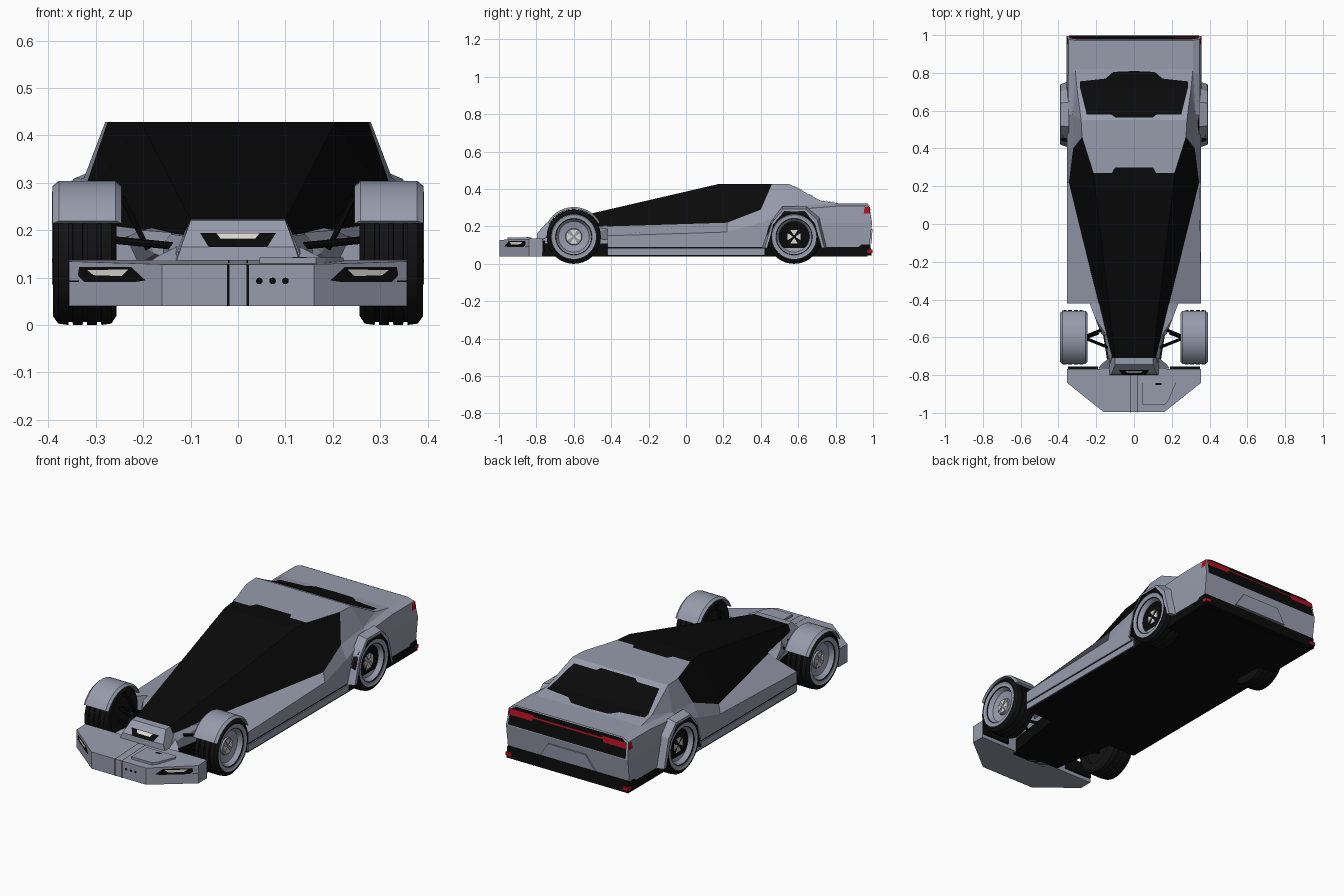
import bpy, bmesh, math
from mathutils import Vector

if "Cube" in bpy.data.objects:
    bpy.data.objects.remove(bpy.data.objects["Cube"])


def material(name, rgb):
    m = bpy.data.materials.new(name)
    m.diffuse_color = (*rgb, 1)
    m.use_nodes = True
    m.node_tree.nodes["Principled BSDF"].inputs["Base Color"].default_value = m.diffuse_color
    return m


GRAY = material("body gray", (0.31, 0.33, 0.41))
BLACK = material("gloss black", (0.003, 0.003, 0.003))
TYRE = material("tyre black", (0.006, 0.006, 0.007))
LIGHT = material("lamp white", (0.72, 0.70, 0.64))
RED = material("lamp red", (0.45, 0.005, 0.015))
MATS = [GRAY, BLACK, TYRE, LIGHT, RED]


def finish(name, bm, smooth=False):
    me = bpy.data.meshes.new(name)
    bm.to_mesh(me)
    bm.free()
    for m in MATS:
        me.materials.append(m)
    ob = bpy.data.objects.new(name, me)
    bpy.context.collection.objects.link(ob)
    if smooth:
        bpy.ops.object.select_all(action='DESELECT')
        ob.select_set(True)
        bpy.context.view_layer.objects.active = ob
        bpy.ops.object.shade_smooth_by_angle(angle=math.radians(30))
    return ob


def flip(p):
    return (-p[0], p[1], p[2])


def hull(name, pts, mat, mode="sym"):
    """Convex solid: 'sym' spans the centre line, 'pair' makes two, 'one' makes one."""
    sets = {"sym": [pts + [flip(p) for p in pts]], "pair": [pts, [flip(p) for p in pts]], "one": [pts]}
    bm = bmesh.new()
    for group in sets[mode]:
        vs = [bm.verts.new(p) for p in group]
        bmesh.ops.convex_hull(bm, input=vs)
    for v in [v for v in bm.verts if not v.link_faces]:
        bm.verts.remove(v)
    bmesh.ops.dissolve_limit(bm, angle_limit=0.01, verts=bm.verts[:], edges=bm.edges[:])
    bmesh.ops.recalc_face_normals(bm, faces=bm.faces[:])
    for f in bm.faces:
        f.material_index = MATS.index(mat)
    return finish(name, bm)


def box(name, lo, hi, mat, mode="sym"):
    return hull(name, [(x, y, z) for x in (lo[0], hi[0]) for y in (lo[1], hi[1]) for z in (lo[2], hi[2])], mat, mode)


def panels(name, faces, mirror=True):
    """Outward-facing surface panels: list of (material, points)."""
    bm = bmesh.new()
    for mat, pts in faces:
        for group in ([pts, [flip(p) for p in pts]] if mirror else [pts]):
            f = bm.faces.new([bm.verts.new(p) for p in group])
            f.material_index = MATS.index(mat)
            f.normal_update()
            c = f.calc_center_median()
            if f.normal.dot(c - Vector((0, c.y * 0.8, 0.12))) < 0:
                f.normal_flip()
    bmesh.ops.remove_doubles(bm, verts=bm.verts[:], dist=0.0005)
    return finish(name, bm)


def prism(plan, z0, z1):
    return [(x, y, z) for x, y in plan for z in (z0, z1)]


# Lower body: lofted half sections (bottom, crease, shoulder, belt)
sections = [
    [(.355, -.42, .09), (.355, -.42, .12), (.355, -.42, .15), (.19, -.42, .20)],
    [(.355, .22, .09), (.355, .22, .13), (.355, .22, .17), (.345, .22, .22)],
    [(.355, .40, .09), (.355, .40, .17), (.355, .40, .22), (.322, .40, .29)],
    [(.355, .58, .09), (.356, .58, .20), (.350, .58, .29), (.325, .58, .31)],
    [(.355, .80, .09), (.357, .80, .22), (.348, .80, .308), (.312, .80, .323)],
    [(.355, .98, .09), (.357, .995, .22), (.348, .978, .308), (.312, .972, .323)],
]
bm = bmesh.new()
rings = [[bm.verts.new(p) for p in s + [flip(p) for p in reversed(s)]] for s in sections]
for a, b in zip(rings, rings[1:]):
    for i in range(8):
        bm.faces.new((a[i], a[(i + 1) % 8], b[(i + 1) % 8], b[i]))
for r in (rings[0], rings[-1]):
    for i in range(3):
        bm.faces.new((r[i], r[i + 1], r[6 - i], r[7 - i]))
bmesh.ops.recalc_face_normals(bm, faces=bm.faces[:])
finish("body", bm)

# Canopy: glass, roof, rear pillars and rear slope
n0, nb = (.10, -.71, .222), (.115, -.71, .19)
s, s2, t, u = (.205, .18, .428), (.215, .27, .428), (.275, .46, .428), (.28, .55, .428)
w, p, q = (.345, .22, .22), (.322, .40, .29), (.325, .58, .31)
r1, c = (.302, .72, .338), (.312, .82, .323)


def mid(v):
    return (0, v[1], v[2])


panels("canopy", [
    (BLACK, [n0, s, mid(s), mid(n0)]),
    (BLACK, [n0, nb, w, s]),
    (BLACK, [s, w, p, t, s2]),
    (BLACK, [s, s2, mid(s2), mid(s)]),
    (GRAY, [s2, t, u, mid(u), mid(s2)]),
    (GRAY, [t, p, q, u]),
    (GRAY, [u, q, r1]),
    (GRAY, [q, c, r1]),
    (GRAY, [u, r1, mid(r1), mid(u)]),
    (GRAY, [r1, c, mid(c), mid(r1)]),
])
panels("roof_notch", [(BLACK, [(0, .265, .430), (.12, .265, .430), (.10, .30, .430), (0, .30, .430)])])
panels("rear_window", [
    (BLACK, [(0, .565, .423), (.10, .565, .423), (.12, .58, .414), (.25, .58, .414), (.285, .72, .342), (0, .72, .342)]),
    (BLACK, [(0, .72, .342), (.285, .72, .342), (.285, .755, .337), (.15, .77, .335), (.11, .805, .329), (0, .81, .328)]),
])

# Floor, sills and rear diffuser
box("floor", (0, -.42, .04), (.35, .97, .092), BLACK)
hull("nose_floor", prism([(.19, -.42), (.13, -.80), (0, -.80)], .04, .11), BLACK)
box("side_skirt", (.33, -.42, .048), (.356, .42, .082), GRAY, "pair")
hull("rear_diffuser", [(.352, .74, .045), (.352, .74, .092), (.356, .992, .045), (.356, .985, .105)], BLACK)
box("rear_reflector", (.325, .97, .058), (.358, .996, .076), RED, "pair")

# Rear lamp band, red lamps and lower panel
panels("rear_band", [(BLACK, [(0, .997, .225), (.345, .997, .225), (.338, .983, .305), (.308, .978, .32), (0, .978, .32)])])
panels("tail_lamp", [
    (RED, [(0, .9885, .290), (.23, .9885, .290), (.23, .987, .298), (0, .987, .298)]),
    (RED, [(.21, .991, .276), (.345, .991, .276), (.342, .986, .306), (.20, .986, .306)]),
    (RED, [(.354, .95, .268), (.354, .985, .268), (.350, .982, .305), (.350, .955, .305)]),
])
hull("rear_lower_panel", [(.16, .98, .11), (.16, .992, .11), (.11, .98, .185), (.11, .997, .185)], GRAY)

# Rear wheel arch flares with black liner
outer = [(.405, .085), (.455, .23), (.515, .306), (.645, .306), (.715, .25), (.755, .085)]
inner = [(.435, .085), (.465, .21), (.525, .28), (.635, .28), (.69, .215), (.725, .085)]
lip = [((a[0] + b[0]) / 2, (a[1] + b[1]) / 2) for a, b in zip(outer, inner)]
loops = [[(x, *k) for k in ring] for x, ring in ((.345, outer), (.390, lip), (.392, inner), (.359, inner))]
flare = []
for j, (a, b) in enumerate(zip(loops, loops[1:])):
    for i in range(5):
        flare.append((BLACK if j == 2 else GRAY, [a[i], a[i + 1], b[i + 1], b[i]]))
for i in (0, 5):
    flare.append((GRAY, [l[i] for l in loops]))
flare.append((BLACK, loops[3]))
panels("rear_arch", flare)

# Front bumper wing
plan = [(.356, -.768), (.356, -.84), (.16, -.996)]
hull("front_bumper", [(x, y, .04) for x, y in plan] + [(x, y, .137 + (y + .768) * .04) for x, y in plan], GRAY)
box("bumper_back_strip", (.19, -.77, .06), (.35, -.755, .125), BLACK, "pair")


def lamp_y(x, off):
    return -.996 + max(0, x - .16) * .156 / .196 - off


def lamp(pts, off):
    return [(x, lamp_y(x, off), z) for x, z in pts]


panels("headlamp", [
    (BLACK, lamp([(.195, .094), (.215, .091), (.325, .091), (.338, .105), (.335, .122), (.225, .122)], .003)),
    (LIGHT, lamp([(.245, .103), (.305, .105), (.318, .116), (.232, .117)], .005)),
    (BLACK, lamp([(.335, .0905), (.356, .0905), (.356, .0935), (.335, .0935)], .003)),
])
panels("bumper_seam", [
    (BLACK, [(.018, -.999, .04), (.023, -.999, .04), (.023, -.999, .128), (.018, -.999, .128)]),
    (BLACK, [(.018, -.999, .1305), (.021, -.999, .1305), (.021, -.80, .1375), (.018, -.80, .1375)]),
])
panels("sensor_dots", [(BLACK, [(x + .007 * math.cos(k * math.pi / 6), -1.0, .093 + .007 * math.sin(k * math.pi / 6))
                                for k in range(12)]) for x in (.045, .073, .1)], mirror=False)
hull("bumper_hatch", prism([(.045, -.955), (.165, -.955), (.185, -.93), (.222, -.84), (.215, -.825), (.045, -.825)], .12, .142), GRAY, "one")
box("hatch_slot", (.115, -.852, .14), (.145, -.842, .1435), BLACK, "one")

# Nose cone with vent and lamp
hull("nose_cone", [(.135, -.80, .12), (.12, -.795, .165), (.10, -.745, .22), (.10, -.70, .222), (.115, -.70, .185), (.14, -.68, .12)], GRAY)
hull("nose_tub", [(.125, -.76, .09), (.19, -.42, .09), (.188, -.42, .198), (.116, -.70, .188), (.13, -.74, .15)], GRAY)
panels("nose_vent", [
    (BLACK, [(0, -.799, .165), (.062, -.799, .165), (.08, -.774, .194), (0, -.774, .194)]),
    (LIGHT, [(0, -.790, .181), (.036, -.790, .181), (.047, -.778, .194), (0, -.778, .194)]),
])
hull("nose_fairing", [(.18, -.42, .205), (.235, -.42, .185), (.21, -.42, .13), (.205, -.50, .20), (.14, -.60, .195), (.15, -.60, .14), (.175, -.58, .15)], GRAY, "pair")
hull("nose_shoulder", [(.12, -.77, .13), (.19, -.765, .13), (.17, -.74, .145), (.12, -.70, .17)], GRAY, "pair")


# Front suspension arms
def rod(name, a, b, r):
    a, b = Vector(a), Vector(b)
    bm = bmesh.new()
    bmesh.ops.create_cone(bm, cap_ends=True, segments=8, radius1=r, radius2=r, depth=(b - a).length)
    for f in bm.faces:
        f.material_index = 1
    ob = finish(name, bm)
    ob.rotation_mode = 'QUATERNION'
    ob.rotation_quaternion = (b - a).to_track_quat('Z', 'Y')
    ob.location = (a + b) / 2


for sx in (-1, 1):
    for y, z in ((-.66, .165), (-.54, .165), (-.66, .095), (-.54, .095)):
        rod("suspension_arm", (sx * .12, y, z), (sx * .27, -.6, z + .015), .008)
    rod("damper", (sx * .19, -.58, .16), (sx * .245, -.6, .27), .006)

# Wheels: revolved tyre and rim, with hub petals
profile = [(-.05, 0, 2), (-.05, .09, 2), (-.067, .095, 2), (-.067, .125, 2), (-.056, .142, 2)]
for gx in (-.03, 0, .03):
    profile += [(gx - .005, .145, 2), (gx - .004, .139, 2), (gx + .004, .139, 2), (gx + .005, .145, 2)]
profile += [(.056, .142, 2), (.067, .127, 2), (.066, .119, 0), (.062, .113, 0), (.062, .098, 1),
            (.058, .094, 0), (.036, .082, 0), (.028, .045, 0), (.036, .042, 0), (.036, 0, 0)]
N = 40


def wheel(name, sx, y):
    bm = bmesh.new()
    rings = [[bm.verts.new((sx * (.323 + x), y + r * math.cos(k * math.tau / N), .145 + r * math.sin(k * math.tau / N)))
              for k in range(N)] for x, r, _ in profile]
    for j in range(len(profile) - 1):
        for k in range(N):
            f = bm.faces.new((rings[j][k], rings[j][(k + 1) % N], rings[j + 1][(k + 1) % N], rings[j + 1][k]))
            f.material_index = profile[j][2]
    bmesh.ops.remove_doubles(bm, verts=bm.verts[:], dist=1e-5)
    bmesh.ops.recalc_face_normals(bm, faces=bm.faces[:])
    finish(name, bm, True)
    for k in range(4):
        pts = []
        for r, d in ((.01, .3), (.04, .5), (.04, -.5), (.01, -.3)):
            a = k * math.pi / 2 + d
            pts += [(sx * x, y + r * math.cos(a), .145 + r * math.sin(a)) for x in (.355, .364)]
        hull("hub_petal", pts, LIGHT, "one")


for sx in (-1, 1):
    wheel("front_wheel", sx, -.6)
    wheel("rear_wheel", sx, .578)

# Front mudguards: chamfered strip swept over the wheel
section = [(.25, .146), (.246, .148), (.258, .159), (.378, .159), (.391, .148), (.387, .146)]
for sx in (-1, 1):
    bm = bmesh.new()
    rows = []
    for k in range(15):
        a = math.radians(28 + k * 124 / 14)
        rows.append([bm.verts.new((sx * x, -.6 + r * math.cos(a), .145 + r * math.sin(a))) for x, r in section])
    for a, b in zip(rows, rows[1:]):
        for i in range(6):
            bm.faces.new((a[i], a[(i + 1) % 6], b[(i + 1) % 6], b[i]))
    bm.faces.new(rows[0])
    bm.faces.new(rows[-1])
    bmesh.ops.recalc_face_normals(bm, faces=bm.faces[:])
    finish("front_mudguard", bm, True)
